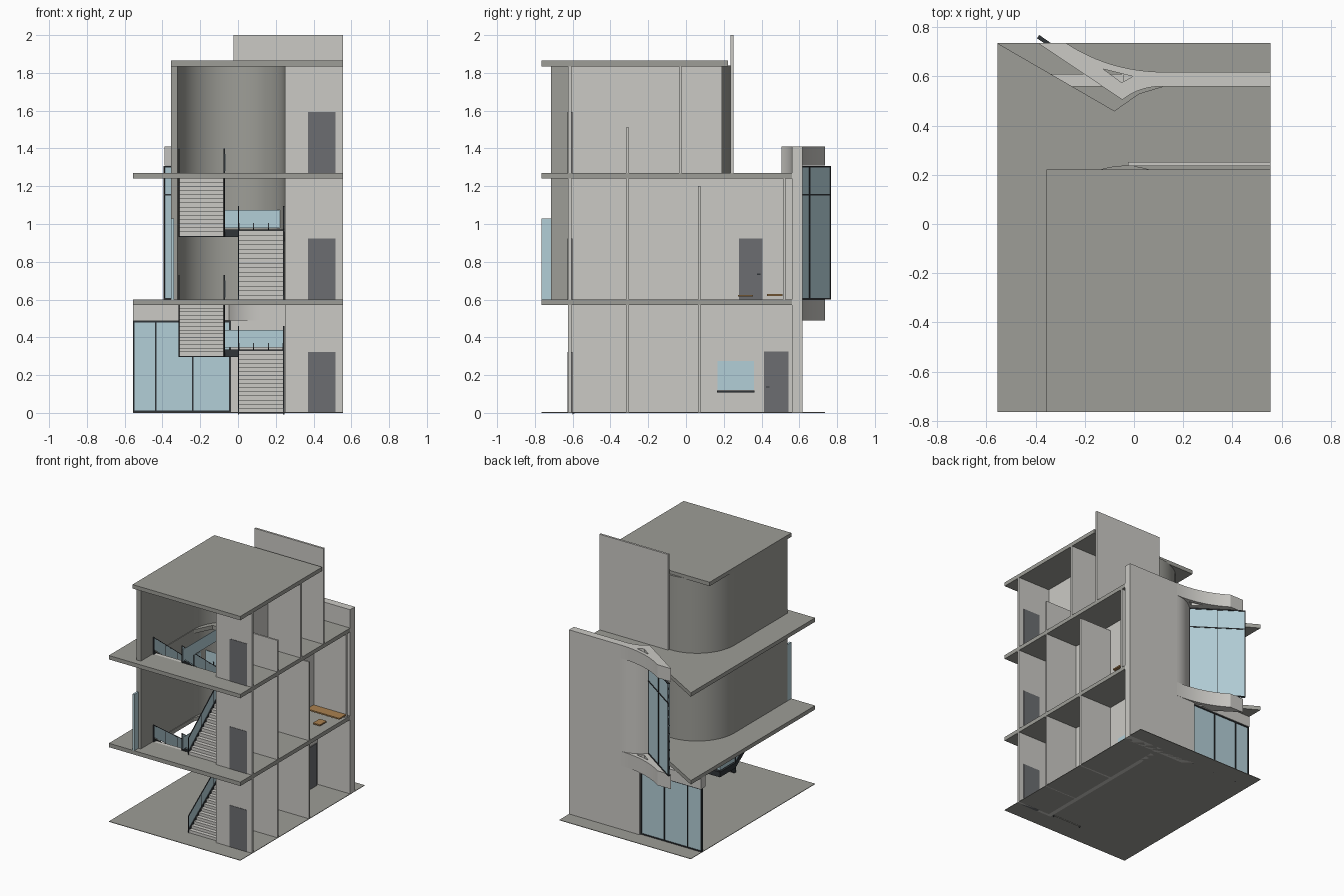
import bpy, bmesh, math
from mathutils import Vector

if "Cube" in bpy.data.objects:
    bpy.data.objects.remove(bpy.data.objects["Cube"])


def material(name, rgb):
    m = bpy.data.materials.new(name)
    m.diffuse_color = (*rgb, 1)
    m.use_nodes = True
    m.node_tree.nodes["Principled BSDF"].inputs["Base Color"].default_value = m.diffuse_color
    return m


GLASS = material("glass", (0.45, 0.62, 0.68))
DARK = material("dark_metal", (0.03, 0.035, 0.04))
DOOR = material("door_grey", (0.15, 0.155, 0.165))
WOOD = material("wood", (0.40, 0.22, 0.08))
LIGHT = material("light_concrete", (0.60, 0.59, 0.56))
SLAB = material("slab_concrete", (0.34, 0.34, 0.31))


def prism(name, pts, a, b, mat=None, hole=None, axis="z", smooth=False):
    """Extrude an outline (with optional hole) from a to b along z or x."""
    bm = bmesh.new()
    for loop in [pts] + ([hole] if hole else []):
        vs = [bm.verts.new((a, u, v) if axis == "x" else (u, v, a)) for u, v in loop]
        for i in range(len(vs)):
            bm.edges.new((vs[i - 1], vs[i]))
    bmesh.ops.triangle_fill(bm, edges=bm.edges[:], use_beauty=True)
    ext = bmesh.ops.extrude_face_region(bm, geom=bm.faces[:] + bm.edges[:] + bm.verts[:])
    off = Vector((b - a, 0, 0)) if axis == "x" else Vector((0, 0, b - a))
    bmesh.ops.translate(bm, verts=[g for g in ext["geom"] if isinstance(g, bmesh.types.BMVert)], vec=off)
    # the extruded source cap may be removed; close it again if so
    open_edges = [e for e in bm.edges if len(e.link_faces) == 1]
    if open_edges:
        bmesh.ops.triangle_fill(bm, edges=open_edges, use_beauty=True)
    bmesh.ops.recalc_face_normals(bm, faces=bm.faces[:])
    me = bpy.data.meshes.new(name)
    bm.to_mesh(me)
    bm.free()
    ob = bpy.data.objects.new(name, me)
    bpy.context.collection.objects.link(ob)
    if mat:
        me.materials.append(mat)
    if smooth:
        bpy.ops.object.select_all(action="DESELECT")
        ob.select_set(True)
        bpy.context.view_layer.objects.active = ob
        bpy.ops.object.shade_smooth_by_angle(angle=math.radians(30))
    return ob


def box(name, x0, x1, y0, y1, z0, z1, mat=LIGHT):
    return prism(name, [(x0, y0), (x1, y0), (x1, y1), (x0, y1)], z0, z1, mat)


def bezier(p, q, r, n=12):
    p, q, r = map(Vector, (p, q, r))
    return [tuple(p * (1 - t) ** 2 + q * 2 * t * (1 - t) + r * t * t) for t in (i / n for i in range(n + 1))]


def arc(r, n=32):
    return [(-0.0375 + r * math.cos(math.pi * i / n), -0.08 + r * math.sin(math.pi * i / n)) for i in range(n + 1)]


# Ground, floor slabs with stair openings, roof
box("ground", -0.555, 0.555, -0.765, 0.735, 0, 0.004, SLAB)
slab = [(-0.555, -0.765), (0.555, -0.765), (0.555, 0.56), (0.12, 0.56), (0.02, 0.53), (-0.08, 0.46), (-0.555, 0.735)]
opening = [(-0.315, -0.57), (0.245, -0.57), (0.245, -0.08), (0.18, 0.05), (-0.25, 0.05), (-0.315, -0.08)]
for i, z in enumerate((0.57, 1.24)):
    prism(f"floor_slab_{i + 1}", slab, z, z + 0.03, SLAB, opening)
box("roof", -0.355, 0.555, -0.765, 0.222, 1.835, 1.865, SLAB)

# Rounded stair hall wall on the upper storeys
hall = ([(0.28, -0.62)] + arc(0.3175) + [(-0.355, -0.715), (-0.32, -0.715)]
        + arc(0.2825)[::-1] + [(0.25, -0.62)])
for i, (a, b) in enumerate(((0.6, 1.24), (1.27, 1.84))):
    prism(f"curved_hall_wall_{i + 1}", hall, a, b, SLAB, smooth=True)
box("roof_parapet", -0.025, 0.555, 0.236, 0.252, 1.27, 2.0)
box("side_glass", -0.355, -0.34, -0.765, -0.715, 0.6, 1.03, GLASS)

# Party wall behind the side rooms, front wall, doors
for i, (z, top, yb) in enumerate(((0, 0.57, 0.56), (0.6, 1.24, 0.56), (1.27, 1.835, 0.19))):
    box(f"room_wall_{i + 1}", 0.25, 0.281, -0.61, yb, z, top)
    box(f"front_wall_{i + 1}", 0.25, 0.555, -0.625, -0.605, z, top)
    box(f"front_door_{i + 1}", 0.37, 0.515, -0.628, -0.60, z, z + 0.322, DOOR)

# Partitions between the side rooms
for i, (y, z0, z1) in enumerate(((-0.31, 0, 0.57), (0.07, 0, 0.57), (-0.31, 0.6, 1.24), (0.07, 0.6, 1.2),
                                 (0.52, 0.6, 1.24), (-0.31, 1.27, 1.51), (-0.03, 1.27, 1.835))):
    box(f"partition_{i + 1}", 0.28, 0.555, y - 0.007, y + 0.007, z0, z1)

# Side doors, window and benches
for i, (y0, y1, z) in enumerate(((0.412, 0.543, 0.004), (0.28, 0.405, 0.6))):
    box(f"side_door_{i + 1}", 0.25, 0.288, y0, y1, z, z + 0.322, DOOR)
    hy = y0 + 0.02 if i == 0 else y1 - 0.02
    box(f"door_handle_{i + 1}", 0.288, 0.295, hy - 0.009, hy + 0.009, z + 0.13, z + 0.137, DARK)
box("side_window", 0.25, 0.286, 0.167, 0.36, 0.12, 0.275, GLASS)
box("window_sill", 0.25, 0.30, 0.165, 0.362, 0.108, 0.118, DARK)
box("bench", 0.28, 0.555, 0.43, 0.51, 0.62, 0.63, WOOD)
box("low_step", 0.44, 0.5, 0.275, 0.355, 0.615, 0.625, WOOD)

# Back wall with flared bay: full-height part, low part, curved recess, two lips
box("back_wall", 0.12, 0.555, 0.56, 0.618, 0, 1.41)
box("back_wall_low", -0.04, 0.12, 0.56, 0.618, 0, 0.49)
inner = bezier((0.12, 0.56), (0.02, 0.56), (-0.047, 0.505))
recess = inner + [(-0.075, 0.525)] + bezier((-0.06, 0.54), (0.02, 0.618), (0.12, 0.618))
lip = inner + [(-0.39, 0.735), (-0.275, 0.735)] + bezier((-0.275, 0.735), (-0.1, 0.62), (0.12, 0.618))[1:]
prism("bay_recess", recess, 0.6, 1.31, LIGHT, smooth=True)
tri = [(-0.125, 0.63), (-0.005, 0.6), (-0.05, 0.575)]
for name, a, b in (("bay_lip_low", 0.49, 0.6), ("bay_lip_high", 1.31, 1.41)):
    prism(name, lip, a, b, LIGHT, tri, smooth=True)

# Diagonal bay glazing with frame
A, B = Vector((-0.062, 0.535)), Vector((-0.39, 0.762))
along = (B - A).normalized()
side = Vector((-along.y, along.x))


def diagonal(name, s, t, w, z0, z1, mat):
    p, q = A.lerp(B, s), A.lerp(B, t)
    prism(name, [tuple(v) for v in (p - side * w, q - side * w, q + side * w, p + side * w)], z0, z1, mat)


diagonal("bay_glass", 0, 1, 0.004, 0.6, 1.305, GLASS)
for i, z in enumerate((0.6, 1.152, 1.3)):
    diagonal(f"bay_rail_{i + 1}", 0, 1, 0.008, z, z + 0.007, DARK)
for i, s in enumerate((0.0, 0.5, 0.985)):
    diagonal(f"bay_mullion_{i + 1}", s, s + 0.015, 0.008, 0.6, 1.305, DARK)

# Ground-floor shop glazing
box("shop_glass", -0.553, -0.042, 0.595, 0.601, 0.005, 0.48, GLASS)
box("shop_lintel", -0.555, -0.04, 0.56, 0.61, 0.487, 0.57)
for i, x in enumerate((-0.551, -0.435, -0.24, -0.044)):
    box(f"shop_mullion_{i + 1}", x - 0.004, x + 0.004, 0.59, 0.606, 0, 0.487, DARK)
for i, z in enumerate((0.004, 0.479)):
    box(f"shop_rail_{i + 1}", -0.555, -0.04, 0.59, 0.606, z, z + 0.008, DARK)


# Stairs: folded treads, stringers and glass balustrades
def flight(name, x0, x1, y0, y1, z0, z1, n=15):
    dy, dz = (y1 - y0) / n, (z1 - z0) / n
    top = []
    for i in range(n):
        top += [(y0 + i * dy, z0 + i * dz), (y0 + i * dy, z0 + (i + 1) * dz)]
    top.append((y1, z1))
    under = [(y + dy * 0.25, z - 0.008) for y, z in top]
    prism(name + "_treads", top + under[::-1], x0 + 0.006, x1 - 0.006, LIGHT, axis="x")
    band = lambda lo, hi: [(y0, z0 + lo), (y1, z1 + lo), (y1, z1 + hi), (y0, z0 + hi)]
    for k, x in enumerate((x0, x1 - 0.006)):
        prism(f"{name}_stringer_{k}", band(-0.012, 0.028), x, x + 0.006, DARK, axis="x")
        prism(f"{name}_glass_{k}", band(0.035, 0.125), x + 0.001, x + 0.005, GLASS, axis="x")
        prism(f"{name}_handrail_{k}", band(0.125, 0.131), x, x + 0.006, DARK, axis="x")
        for j in range(4):
            t = j / 3
            y, z = y0 + (y1 - y0) * t, z0 + (z1 - z0) * t
            box(f"{name}_post_{k}_{j}", x, x + 0.006, y - 0.003, y + 0.003, z, z + 0.13, DARK)


for s, (z, zl, zt) in enumerate(((0.004, 0.31, 0.6), (0.6, 0.945, 1.27))):
    flight(f"right_flight_{s}", 0.0, 0.245, -0.6, -0.15, z, zl + 0.02)
    flight(f"left_flight_{s}", -0.315, -0.07, -0.15, -0.57, zl, zt)
    box(f"landing_{s}", -0.315, 0.245, -0.15, 0.04, zl - 0.015, zl + 0.025, DARK)
    box(f"landing_glass_{s}", -0.31, 0.24, 0.032, 0.036, zl + 0.035, zl + 0.13, GLASS)
    box(f"landing_side_glass_{s}", -0.313, -0.309, -0.15, 0.036, zl + 0.035, zl + 0.13, GLASS)
    for j in range(8):
        x = -0.31 + j * 0.078
        box(f"landing_post_{s}_{j}", x, x + 0.005, 0.03, 0.036, zl, zl + 0.06, DARK)
    # guard rail at the top of the flight
    box(f"guard_glass_{s}", -0.07, -0.066, -0.57, -0.15, zt + 0.01, zt + 0.1, GLASS)
